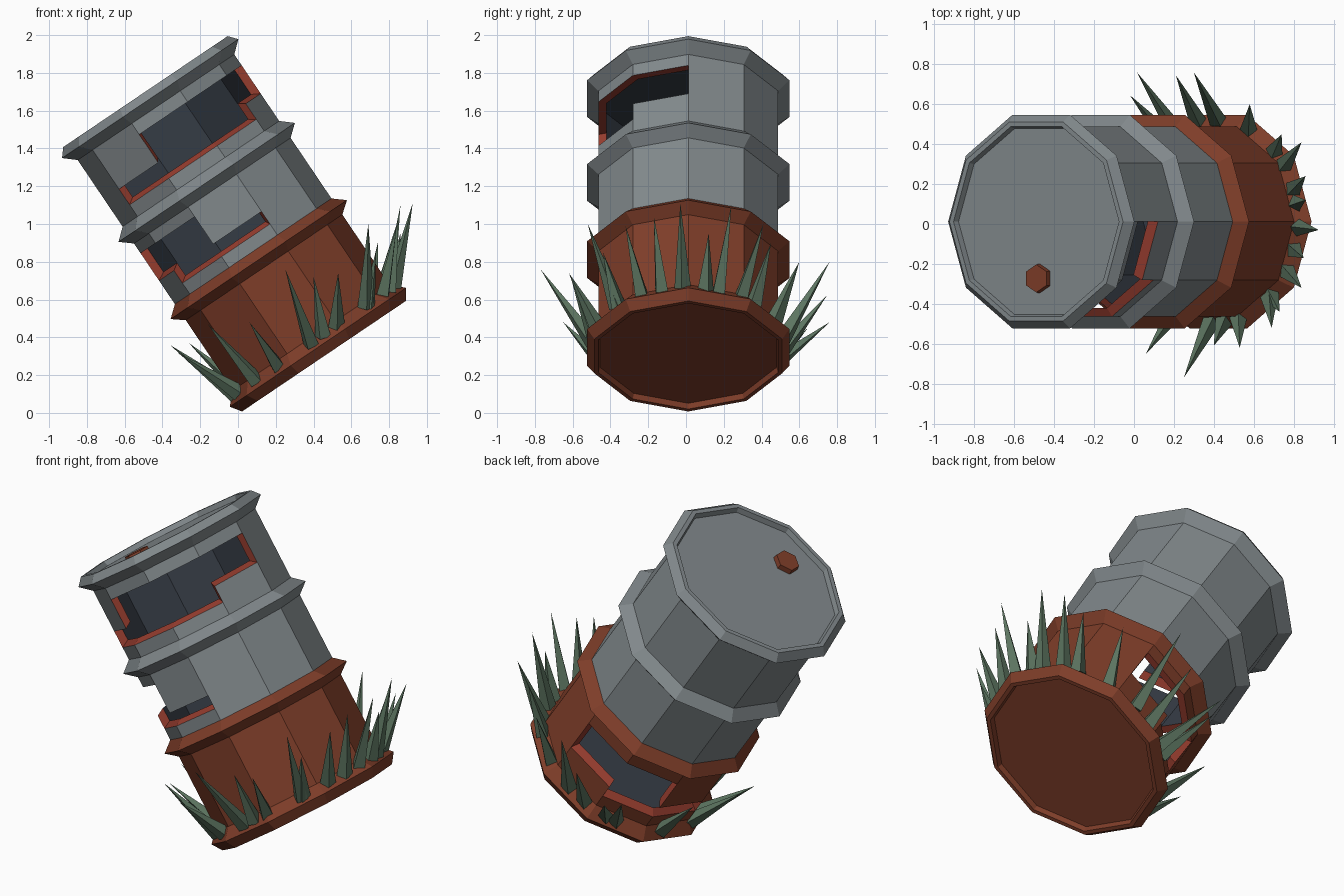
import bpy, bmesh, math
from mathutils import Matrix, Vector

cube = bpy.data.objects.get("Cube")
if cube:
    bpy.data.objects.remove(cube, do_unlink=True)

SIDES = 10
STEP = 2 * math.pi / SIDES
BODY, RIDGE, INNER = 0.5, 0.563, 0.455
TILT = Matrix.Translation((0.455, 0.012, 0.30)) @ Matrix.Rotation(math.radians(-34), 4, 'Y')


def material(name, rgb):
    m = bpy.data.materials.new(name)
    m.use_nodes = True
    col = (*rgb, 1)
    m.diffuse_color = col
    node = next(n for n in m.node_tree.nodes if n.type == 'BSDF_PRINCIPLED')
    node.inputs["Base Color"].default_value = col
    node.inputs["Roughness"].default_value = 0.9
    return m


grey = material("grey metal", (0.22, 0.248, 0.26))
rust = material("rust brown", (0.21, 0.047, 0.022))
red = material("rusty cut edge", (0.30, 0.045, 0.027))
slate = material("dark slate inside", (0.036, 0.045, 0.06))
green = material("grass green", (0.107, 0.175, 0.117))


def finish(name, bm, mats, matrix=TILT):
    bmesh.ops.recalc_face_normals(bm, faces=bm.faces[:])
    mesh = bpy.data.meshes.new(name)
    bm.to_mesh(mesh)
    bm.free()
    for m in mats:
        mesh.materials.append(m)
    ob = bpy.data.objects.new(name, mesh)
    ob.matrix_world = matrix
    bpy.context.collection.objects.link(ob)
    return ob


# Barrel outline as (height, radius), with rims, ridges and hole levels
profile = [(0.03, 0.49), (0, 0.5), (0, 0.523), (0.057, RIDGE), (0.12, BODY),
           (0.2, BODY), (0.28, BODY), (0.49, BODY),
           (0.567, BODY), (0.617, RIDGE), (0.67, BODY),
           (0.74, BODY), (0.82, BODY), (0.995, BODY),
           (1.057, BODY), (1.11, RIDGE), (1.165, BODY),
           (1.24, BODY), (1.34, BODY), (1.52, BODY),
           (1.59, BODY), (1.645, RIDGE), (1.69, 0.525), (1.69, 0.5), (1.66, 0.49)]
FIRST, LAST = 3, len(profile) - 4

# Stepped holes: (facet, bottom, top)
holes = [(2, 0.28, 0.49), (3, 0.2, 0.49), (4, 0.2, 0.28),
         (5, 0.82, 0.995), (6, 0.74, 0.995), (7, 0.74, 0.82),
         (6, 1.24, 1.34), (7, 1.24, 1.52), (8, 1.24, 1.52), (9, 1.34, 1.52)]
sills = {lo for _, lo, _ in holes}


def is_hole(k, i):
    mid = (profile[i][0] + profile[i + 1][0]) / 2
    return any(f == k % SIDES and lo < mid < hi for f, lo, hi in holes)


def ring(bm, r, z):
    return [bm.verts.new((r * math.cos(k * STEP), r * math.sin(k * STEP), z))
            for k in range(SIDES)]


# Barrel: outer skin, inner lining and cut edges
bm = bmesh.new()
outer = [ring(bm, r, z) for z, r in profile]
inner = {i: ring(bm, INNER, profile[i][0] + (0.025 if profile[i][0] in sills else 0))
         for i in range(FIRST, LAST + 1)}


def face(verts, mat):
    bm.faces.new(verts).material_index = mat


for i in range(len(profile) - 1):
    skin = 1 if profile[i][0] + profile[i + 1][0] < 1.32 else 0
    for k in range(SIDES):
        n = (k + 1) % SIDES
        a, b = outer[i], outer[i + 1]
        lined = FIRST <= i < LAST
        if not is_hole(k, i):
            face((a[k], a[n], b[n], b[k]), skin)
            if lined:
                c, d = inner[i], inner[i + 1]
                face((c[n], c[k], d[k], d[n]), 3)
            continue
        c, d = inner[i], inner[i + 1]
        if not is_hole(k, i - 1):
            face((a[k], a[n], c[n], c[k]), 2)
        if not is_hole(k, i + 1):
            face((b[n], b[k], d[k], d[n]), 2)
        if not is_hole(k - 1, i):
            face((a[k], c[k], d[k], b[k]), 2)
        if not is_hole(k + 1, i):
            face((c[n], a[n], b[n], d[n]), 2)
face(outer[0][::-1], 1)
face(outer[-1], 0)
face(inner[FIRST], 3)
face(inner[LAST][::-1], 3)
finish("barrel", bm, [grey, rust, red, slate])

# Bung on the lid
bm = bmesh.new()
bmesh.ops.create_cone(bm, cap_ends=True, segments=6, radius1=0.075, radius2=0.07, depth=0.04,
                      matrix=Matrix.Translation((0, -0.285, 1.67)))
finish("lid_bung", bm, [rust])

# Grass blades growing from the bottom rim, given by their tips
tips = [(0.06, -0.65, 0.48), (0.25, -0.77, 0.76), (0.40, -0.61, 0.72), (0.53, -0.62, 0.74),
        (0.69, -0.52, 1.0), (0.73, -0.44, 0.85), (0.84, -0.32, 0.99), (0.85, -0.17, 1.04),
        (0.925, -0.03, 1.11), (0.86, 0.12, 0.95), (0.86, 0.24, 1.1), (0.84, 0.41, 1.0),
        (0.74, 0.45, 0.9), (0.58, 0.6, 0.8), (0.30, 0.76, 0.8), (0.21, 0.745, 0.62),
        (0.015, 0.76, 0.48), (-0.02, 0.645, 0.45), (-0.16, -0.48, 0.47),
        (-0.36, -0.03, 0.36), (-0.32, -0.2, 0.32), (-0.26, 0.3, 0.37)]
bm = bmesh.new()
for tip in tips:
    tip = Vector(tip)
    local = TILT.inverted() @ tip
    ang = math.atan2(local.y, local.x - 0.12)
    root = TILT @ Vector((0.5 * math.cos(ang), 0.5 * math.sin(ang), 0.09))
    axis = tip - root
    place = Matrix.Translation((root + tip) / 2) @ axis.to_track_quat('Z', 'Y').to_matrix().to_4x4()
    bmesh.ops.create_cone(bm, cap_ends=True, segments=4, radius1=0.045, radius2=0,
                          depth=axis.length, matrix=place)
bmesh.ops.remove_doubles(bm, verts=bm.verts[:], dist=0.0001)
finish("grass_blades", bm, [green], Matrix.Identity(4))
